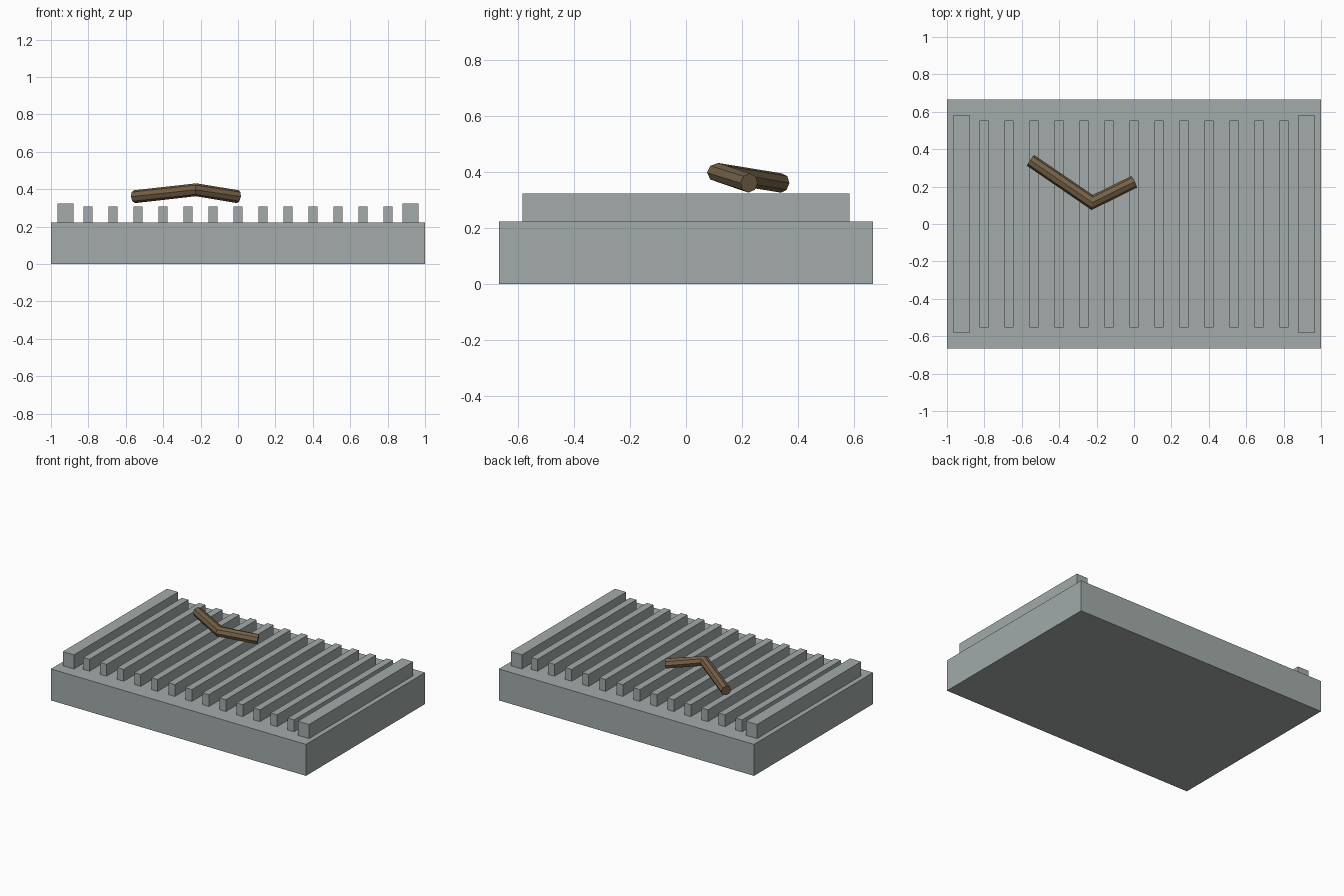
import bpy, bmesh, math
from mathutils import Vector

if "Cube" in bpy.data.objects:
    bpy.data.objects.remove(bpy.data.objects["Cube"])


def material(name, rgb):
    m = bpy.data.materials.new(name)
    m.diffuse_color = (*rgb, 1)
    m.use_nodes = True
    m.node_tree.nodes["Principled BSDF"].inputs["Base Color"].default_value = m.diffuse_color
    return m


GREY = material("stone grey", (0.36, 0.41, 0.40))
BROWN = material("wood brown", (0.18, 0.12, 0.065))


def finish(bm, name, mat):
    bmesh.ops.recalc_face_normals(bm, faces=bm.faces)
    me = bpy.data.meshes.new(name)
    bm.to_mesh(me)
    bm.free()
    me.materials.append(mat)
    ob = bpy.data.objects.new(name, me)
    bpy.context.collection.objects.link(ob)
    return ob


def box(name, x, width, half_y, z0, z1):
    bm = bmesh.new()
    bmesh.ops.create_cube(bm, size=1)
    for v in bm.verts:
        v.co = (x + v.co.x * width, v.co.y * 2 * half_y, z0 + (v.co.z + 0.5) * (z1 - z0))
    return finish(bm, name, GREY)


# base slab
TOP = 0.223
box("base", 0, 2, 0.6667, 0, TOP)

# thirteen grate bars between two taller end rails
for i in range(13):
    box(f"grate_bar_{i + 1}", (i - 6) * 0.1337, 0.05, 0.553, TOP, 0.307)
for side, s in (("left", -1), ("right", 1)):
    box(f"end_rail_{side}", s * 0.922, 0.087, 0.583, TOP, 0.323)


# bent stick: eight-sided tube with a mitred elbow
def stick(name, points, radius, sides=8):
    pts = [Vector(p) for p in points]
    bm = bmesh.new()
    rings = []
    for i, p in enumerate(pts):
        a = (pts[i] - pts[i - 1]).normalized() if i else None
        b = (pts[i + 1] - pts[i]).normalized() if i < len(pts) - 1 else None
        t = ((a or b) + (b or a)).normalized()
        across = t.cross(Vector((0, 0, 1))).normalized()
        up = across.cross(t)
        stretch = 1 / t.dot(a or b)
        ring = []
        for k in range(sides):
            ang = 2 * math.pi * k / sides
            ring.append(bm.verts.new(p + radius * (across * math.cos(ang) * stretch + up * math.sin(ang))))
        rings.append(ring)
    for r, q in zip(rings, rings[1:]):
        for k in range(sides):
            n = (k + 1) % sides
            bm.faces.new((r[k], r[n], q[n], q[k]))
    bm.faces.new(rings[0])
    bm.faces.new(rings[-1])
    return finish(bm, name, BROWN)


stick("bent_stick", [(-0.553, 0.34, 0.36), (-0.224, 0.115, 0.397), (0, 0.225, 0.36)], 0.0345)
